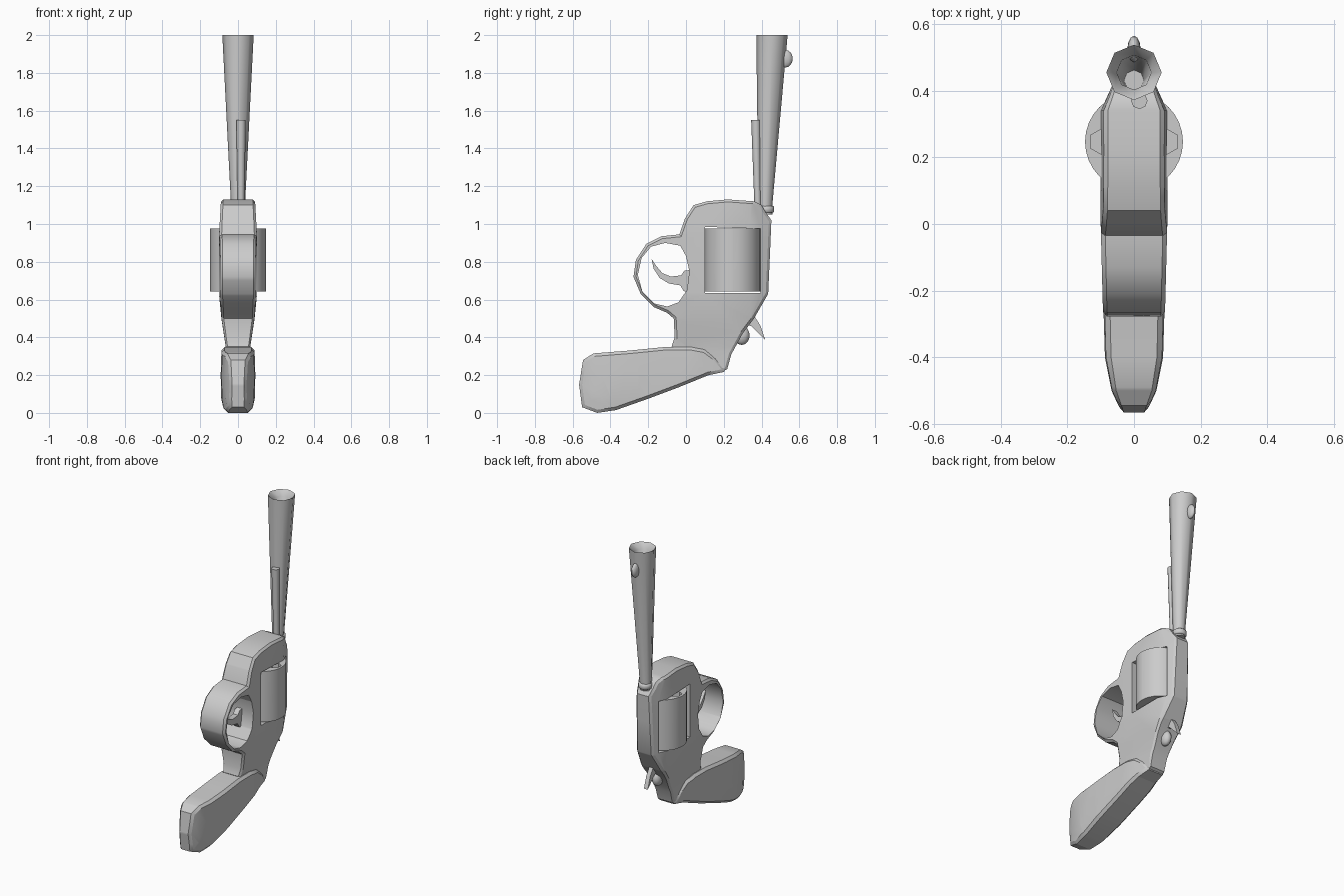
import bpy, bmesh, math
from mathutils import Vector

if "Cube" in bpy.data.objects:
    bpy.data.objects.remove(bpy.data.objects["Cube"])

steel = bpy.data.materials.new("plain grey")
steel.use_nodes = True
GREY = (0.6, 0.6, 0.6, 1)
steel.diffuse_color = GREY
steel.node_tree.nodes["Principled BSDF"].inputs["Base Color"].default_value = GREY


def finish(name, bm, smooth=50):
    bmesh.ops.recalc_face_normals(bm, faces=bm.faces)
    mesh = bpy.data.meshes.new(name)
    bm.to_mesh(mesh)
    bm.free()
    mesh.materials.append(steel)
    ob = bpy.data.objects.new(name, mesh)
    bpy.context.collection.objects.link(ob)
    bpy.ops.object.select_all(action='DESELECT')
    ob.select_set(True)
    bpy.context.view_layer.objects.active = ob
    bpy.ops.object.shade_smooth_by_angle(angle=math.radians(smooth))
    return ob


def plate(name, profile, half):
    """Side profile of (y, z) points, given thickness along x."""
    bm = bmesh.new()
    face = bm.faces.new([bm.verts.new((-half, y, z)) for y, z in profile])
    out = bmesh.ops.extrude_face_region(bm, geom=[face])
    verts = [v for v in out["geom"] if isinstance(v, bmesh.types.BMVert)]
    bmesh.ops.translate(bm, verts=verts, vec=(2 * half, 0, 0))
    return finish(name, bm)


def cut(ob, cutter):
    mod = ob.modifiers.new("cut", 'BOOLEAN')
    mod.object, mod.solver = cutter, 'EXACT'
    cutter.hide_render = True
    cutter.hide_viewport = True


def soften(ob, width):
    mod = ob.modifiers.new("rim", 'BEVEL')
    mod.width, mod.segments = width, 1
    mod.limit_method, mod.angle_limit = 'ANGLE', math.radians(75)


def ramp(knots, t):
    if t <= knots[0][0]:
        return knots[0][1]
    for (a, u), (b, v) in zip(knots, knots[1:]):
        if t <= b:
            return u + (v - u) * (t - a) / (b - a)
    return knots[-1][1]


def shape_width(ob, by_y, by_z):
    """Apply modifiers, then scale the thickness along y and z."""
    graph = bpy.context.evaluated_depsgraph_get()
    bm = bmesh.new()
    bm.from_mesh(bpy.data.meshes.new_from_object(ob.evaluated_get(graph)))
    ob.modifiers.clear()
    bmesh.ops.triangulate(bm, faces=bm.faces)
    for axis, knots in ((1, by_y), (2, by_z)):
        for t, _ in knots:
            co, no = Vector(), Vector()
            co[axis], no[axis] = t, 1
            bmesh.ops.bisect_plane(bm, geom=bm.verts[:] + bm.edges[:] + bm.faces[:],
                                   plane_co=co, plane_no=no)
    for v in bm.verts:
        v.co.x *= ramp(by_y, v.co.y) * ramp(by_z, v.co.z)
    name = ob.name
    bpy.data.objects.remove(ob)
    return finish(name, bm, 35)


def lathe(name, rings, sides, close=False):
    """Stack of (y centre, radius, z) rings, optionally joined end to end."""
    bm = bmesh.new()
    loops = []
    for cy, r, z in rings:
        loops.append([bm.verts.new((r * math.sin(i * math.tau / sides),
                                    cy + r * math.cos(i * math.tau / sides), z))
                      for i in range(sides)])
    for a, b in zip(loops, loops[1:]):
        for i in range(sides):
            j = (i + 1) % sides
            bm.faces.new((a[i], a[j], b[j], b[i]))
    bm.faces.new(loops[0])
    bm.faces.new(loops[-1])
    return finish(name, bm)


def ball(name, centre, size):
    bm = bmesh.new()
    bmesh.ops.create_uvsphere(bm, u_segments=12, v_segments=8, radius=1)
    bmesh.ops.scale(bm, verts=bm.verts, vec=size)
    bmesh.ops.translate(bm, verts=bm.verts, vec=centre)
    return finish(name, bm)


# Frame with its guard loop and drum window
frame = plate("frame", [
    (-.08, .34), (-.06, .40), (-.065, .50), (-.1, .53), (-.17, .56), (-.24, .63),
    (-.278, .72), (-.265, .81), (-.21, .895), (-.13, .935), (-.035, .945), (-.005, 1.03),
    (.04, 1.1), (.11, 1.12), (.22, 1.13), (.36, 1.12), (.4, 1.1), (.42, 1.065),
    (.452, 1.02), (.445, .85), (.435, .63), (.36, .5), (.3, .42), (.24, .31),
    (.215, .22), (.1, .24)], .1)
soften(frame, .013)
cut(frame, plate("guard_cutter", [
    (-.255, .73), (-.235, .82), (-.185, .88), (-.11, .9), (-.03, .885), (0, .83),
    (.018, .75), (.005, .65), (-.04, .585), (-.1, .563), (-.17, .58), (-.23, .64)], .3))
cut(frame, plate("window_cutter", [(.1, .635), (.395, .635), (.395, .975), (.1, .985)], .3))
frame = shape_width(frame,
                    [(-.27, .93), (0, 1), (.34, 1), (.45, .5)],
                    [(.22, .6), (.35, .65), (.5, .88), (.62, 1), (.95, 1), (1.13, .9)])

# Grip, rounded at its butt
grip = plate("grip", [
    (-.55, .03), (-.566, .15), (-.545, .28), (-.49, .315), (-.3, .33), (-.1, .35),
    (.02, .35), (.1, .335), (.16, .29), (.217, .22), (.12, .2), (-.04, .135),
    (-.2, .075), (-.37, .015), (-.47, 0)], .09)
soften(grip, .016)
shape_width(grip, [(-.565, .42), (-.5, .75), (-.4, .97), (-.25, 1.02), (.05, .98), (.22, .7)],
            [(0, .85), (.08, .97), (.2, 1), (.35, .95)])

# Drum with six chambers
drum = lathe("drum", [(.247, .147, .642), (.247, .147, .977)], 32)
for k in range(6):
    a = k * math.tau / 6
    bore = lathe(f"chamber_cutter_{k}", [(0, .038, .8), (0, .038, 1.1)], 6)
    bore.location = (.098 * math.cos(a), .247 + .098 * math.sin(a), 0)
    cut(drum, bore)
shape_width(drum, [(.25, 1)], [(.8, 1)])

# Flared hollow barrel and its collar
lathe("barrel", [(.42, .037, 1.05), (.42, .037, 1.1), (.455, .083, 2), (.455, .052, 1.965),
                 (.432, .03, 1.4)], 8)
lathe("collar", [(.425, .036, 1.06), (.425, .042, 1.065), (.425, .042, 1.09),
                 (.425, .036, 1.095)], 16)

# Rod beside the barrel
rod = lathe("side_rod", [(.38, .018, 1.1), (.37, .025, 1.55)], 8)
rod.location.x = .016

# Bead sight
ball("front_sight", (0, .525, 1.875), (.02, .04, .047))

# Trigger
trigger = plate("trigger", [
    (-.182, .815), (-.172, .765), (-.14, .715), (-.09, .685), (-.03, .675), (-.012, .645),
    (.03, .63), (.04, .76), (-.01, .752), (-.025, .728), (-.08, .722), (-.125, .74),
    (-.155, .775)], .018)

# Hammer spur and hub
plate("hammer_spur", [(.3, .47), (.345, .53), (.37, .5), (.395, .46), (.42, .385),
                      (.39, .415), (.345, .46)], .014)
ball("hammer_hub", (0, .295, .41), (.03, .042, .05))
